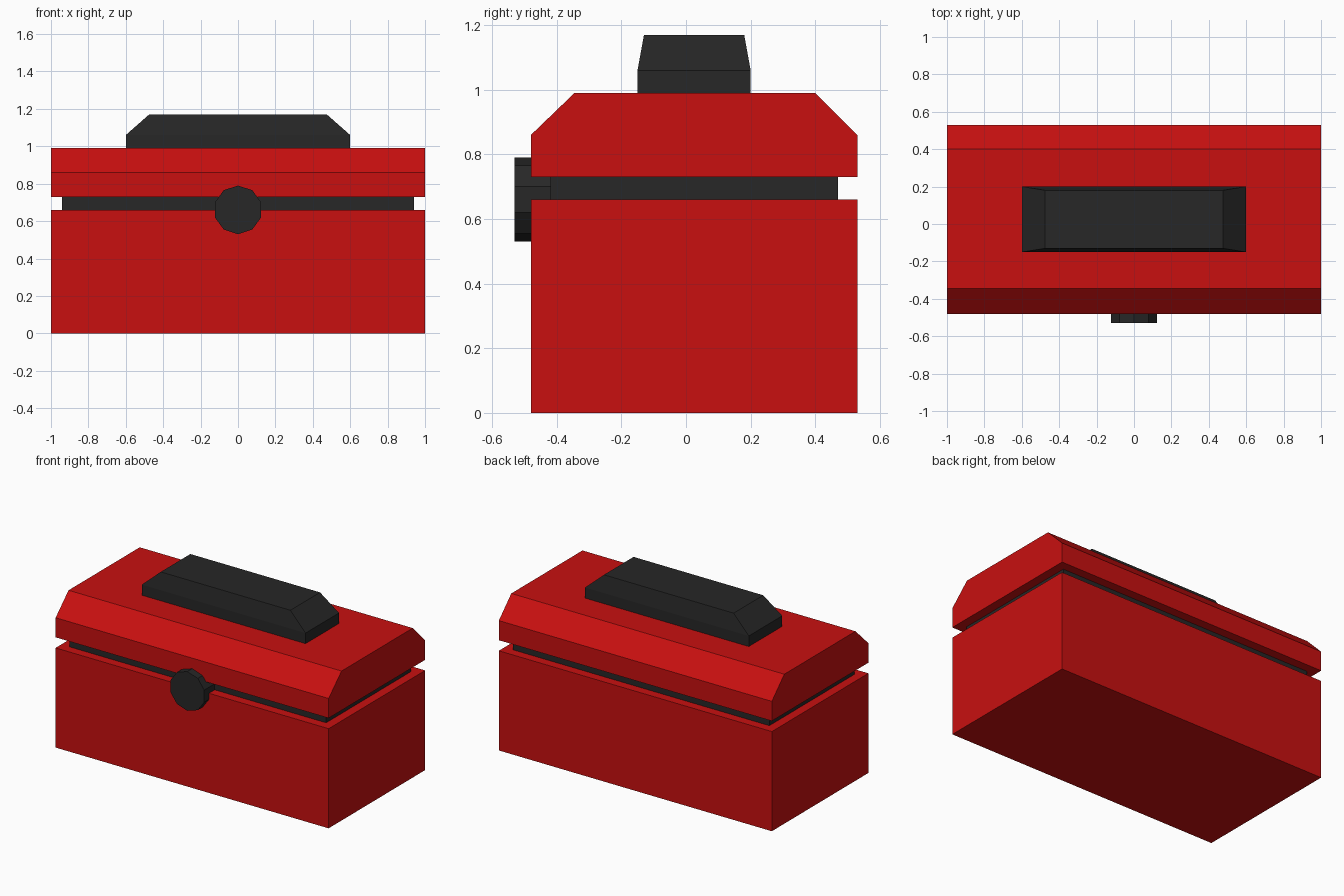
import bpy
import math

cube = bpy.data.objects.get("Cube")
if cube:
    bpy.data.objects.remove(cube, do_unlink=True)


def material(name, color):
    m = bpy.data.materials.new(name)
    m.use_nodes = True
    m.diffuse_color = color
    m.node_tree.nodes["Principled BSDF"].inputs["Base Color"].default_value = color
    return m


red = material("red_paint", (0.58, 0.005, 0.005, 1))
black = material("black_plastic", (0.02, 0.02, 0.02, 1))


def loft(name, rings, mat):
    """Closed solid through equal-length rings of points, capped at both ends."""
    n = len(rings[0])
    verts = [p for ring in rings for p in ring]
    faces = [tuple(reversed(range(n))), tuple(range(len(verts) - n, len(verts)))]
    for k in range(len(rings) - 1):
        for i in range(n):
            j = (i + 1) % n
            faces.append((k * n + i, k * n + j, k * n + n + j, k * n + n + i))
    mesh = bpy.data.meshes.new(name)
    mesh.from_pydata(verts, [], faces)
    mesh.materials.append(mat)
    obj = bpy.data.objects.new(name, mesh)
    bpy.context.collection.objects.link(obj)
    return obj


def rect(x, y0, y1, z):
    return [(-x, y0, z), (x, y0, z), (x, y1, z), (-x, y1, z)]


# Lower box and the recessed seal between box and lid
FRONT, BACK = -0.48, 0.53
loft("box_body", [rect(1, FRONT, BACK, z) for z in (0, 0.66)], red)
loft("seal_strip", [rect(0.94, FRONT + 0.06, BACK - 0.06, z) for z in (0.66, 0.73)], black)

# Lid: chamfered profile extruded along x
profile = [(FRONT, 0.73), (BACK, 0.73), (BACK, 0.86), (0.4, 0.99), (-0.345, 0.99), (FRONT, 0.86)]
loft("lid", [[(x, y, z) for y, z in profile] for x in (-1, 1)], red)

# Handle: short upright base tapering to a smaller top
loft("handle", [rect(0.6, -0.15, 0.2, 0.99), rect(0.6, -0.15, 0.2, 1.06),
                rect(0.475, -0.13, 0.18, 1.17)], black)

# Ten-sided latch knob on the front
bpy.ops.mesh.primitive_cylinder_add(vertices=10, radius=0.13, depth=0.11,
                                    location=(0, -0.475, 0.66),
                                    rotation=(math.pi / 2, 0, 0))
knob = bpy.context.object
knob.name = "latch_knob"
knob.data.materials.append(black)
